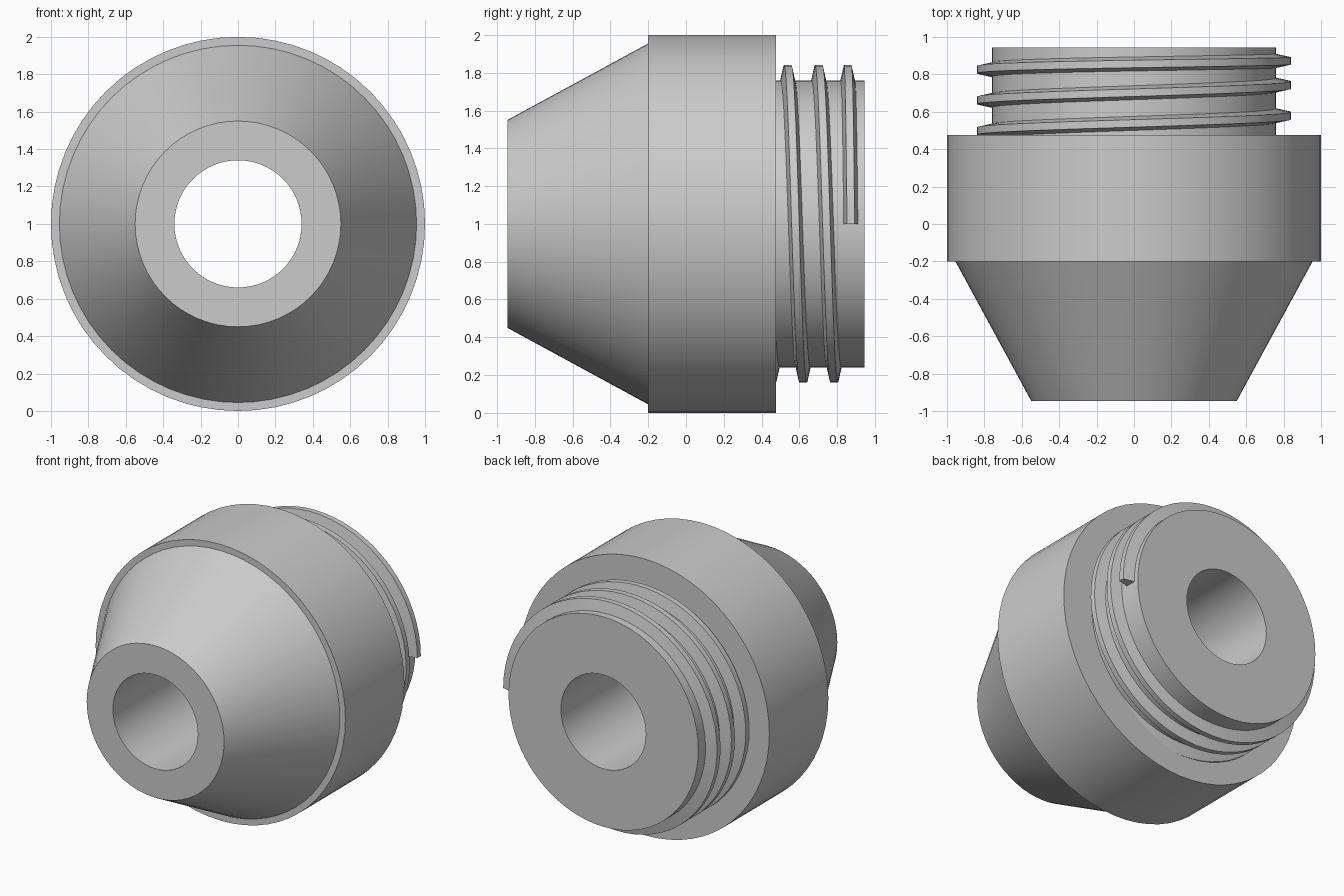
import bpy, bmesh
from math import sin, cos, pi, radians

if "Cube" in bpy.data.objects:
    bpy.data.objects.remove(bpy.data.objects["Cube"])

SEG = 64          # sides around the axis
AXIS_Z = 1.0      # the axis runs along y at this height


def ring_point(radius, y, angle):
    return (radius * cos(angle), y, AXIS_Z + radius * sin(angle))


def finish(name, bm):
    bmesh.ops.recalc_face_normals(bm, faces=bm.faces)
    mesh = bpy.data.meshes.new(name)
    bm.to_mesh(mesh)
    bm.free()
    obj = bpy.data.objects.new(name, mesh)
    bpy.context.collection.objects.link(obj)
    bpy.ops.object.select_all(action='DESELECT')
    bpy.context.view_layer.objects.active = obj
    obj.select_set(True)
    bpy.ops.object.shade_smooth_by_angle(angle=radians(25))
    return obj


def bridge(bm, a, b):
    # quads between two closed loops of equal length
    n = len(a)
    for i in range(n):
        j = (i + 1) % n
        bm.faces.new((a[i], a[j], b[j], b[i]))


# turned body: closed (radius, y) profile with cone, collar, neck and bore
profile = [(0.34, -0.945), (0.55, -0.945), (0.955, -0.2), (1.0, -0.2),
           (1.0, 0.475), (0.76, 0.475), (0.76, 0.945), (0.34, 0.945)]
bm = bmesh.new()
loops = [[bm.verts.new(ring_point(r, y, 2 * pi * i / SEG)) for r, y in profile]
         for i in range(SEG)]
for i in range(SEG):
    bridge(bm, loops[i], loops[(i + 1) % SEG])
finish("nozzle_body", bm)


# external thread: trapezoid swept along a helix that levels out at its end
PITCH = 0.164
TURNS = 2.9


def thread_y(turns_left):
    y = 0.907 - PITCH * turns_left
    if turns_left < 0.45:
        y -= 0.035 * (1 - turns_left / 0.45) ** 1.5
    return y


section = [(0.74, -0.042), (0.84, -0.02), (0.84, 0.02), (0.74, 0.042)]
bm = bmesh.new()
steps = int(TURNS * SEG)
rings = []
for k in range(steps + 1):
    t = k / SEG                       # turns before the end on the +x side
    y = thread_y(t)
    # the start runs out under the collar
    rings.append([bm.verts.new(ring_point(r, y + dy, 2 * pi * t))
                  for r, dy in section])
for a, b in zip(rings, rings[1:]):
    bridge(bm, a, b)
bm.faces.new(rings[0])
bm.faces.new(rings[-1])
finish("neck_thread", bm)
